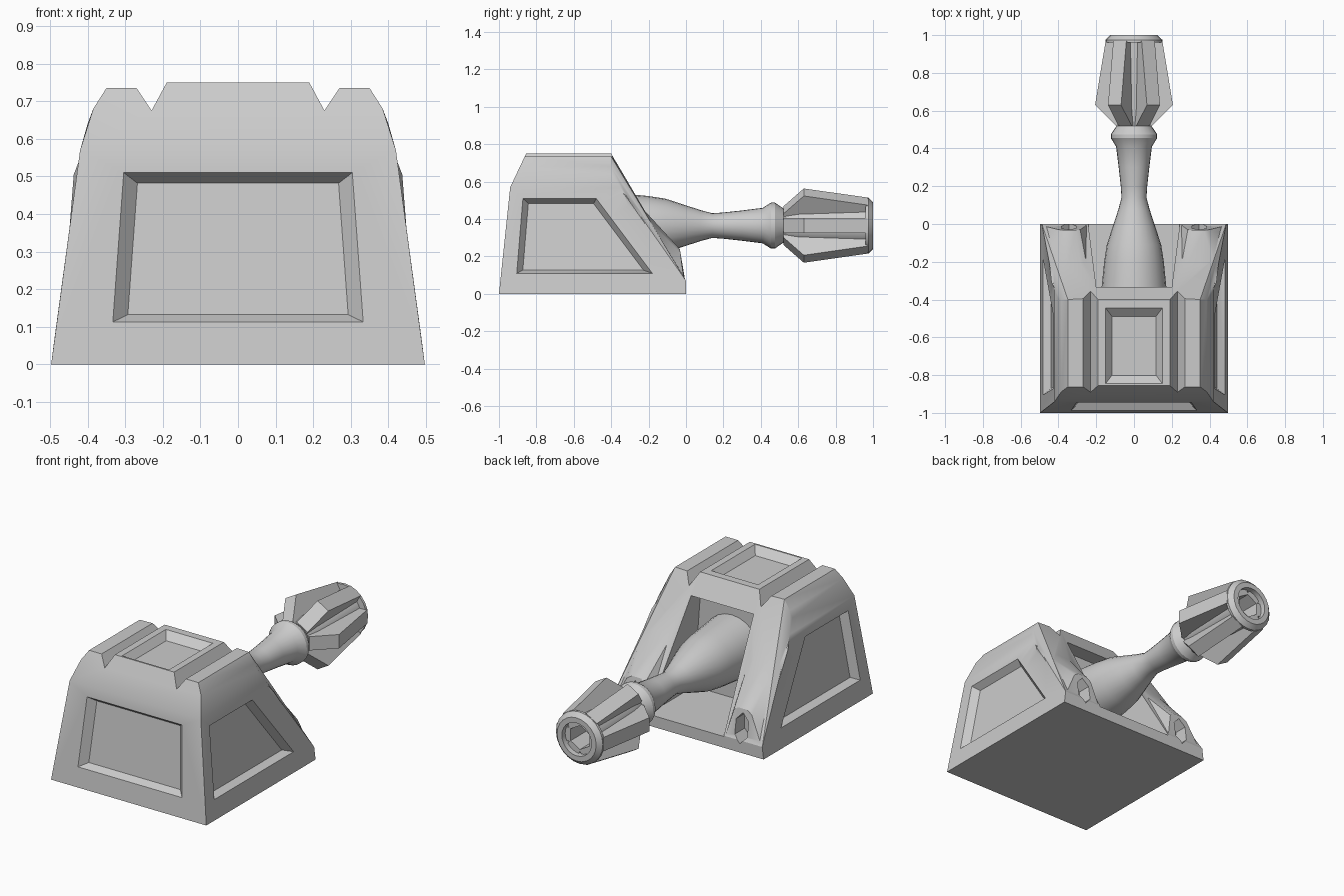
import bpy, bmesh, math
from mathutils import Vector, Matrix

default = bpy.data.objects.get("Cube")
if default:
    bpy.data.objects.remove(default, do_unlink=True)

AXIS_Z = 0.365
grey = bpy.data.materials.new("plain_grey")
grey.use_nodes = True
grey.diffuse_color = (0.6, 0.6, 0.6, 1)
grey.node_tree.nodes["Principled BSDF"].inputs["Base Color"].default_value = (0.6, 0.6, 0.6, 1)


def finish(name, bm):
    bmesh.ops.recalc_face_normals(bm, faces=bm.faces[:])
    mesh = bpy.data.meshes.new(name)
    bm.to_mesh(mesh)
    bm.free()
    mesh.materials.append(grey)
    obj = bpy.data.objects.new(name, mesh)
    bpy.context.collection.objects.link(obj)
    return obj


def activate(obj):
    bpy.ops.object.select_all(action='DESELECT')
    obj.select_set(True)
    bpy.context.view_layer.objects.active = obj


def smooth(obj, degrees=30):
    activate(obj)
    bpy.ops.object.shade_smooth_by_angle(angle=math.radians(degrees))


def hull(name, points):
    bm = bmesh.new()
    for p in points:
        bm.verts.new(p)
    bmesh.ops.convex_hull(bm, input=bm.verts[:])
    loose = [v for v in bm.verts if not v.link_faces]
    bmesh.ops.delete(bm, geom=loose, context='VERTS')
    bmesh.ops.dissolve_limit(bm, angle_limit=math.radians(0.5),
                             verts=bm.verts[:], edges=bm.edges[:])
    return finish(name, bm)


def combine(target, other, operation):
    other.hide_render = True
    mod = target.modifiers.new("combine", 'BOOLEAN')
    mod.operation = operation
    mod.solver = 'EXACT'
    mod.object = other
    activate(target)
    bpy.ops.object.modifier_apply(modifier=mod.name)
    bpy.data.objects.remove(other, do_unlink=True)


def mirror(points):
    return [(s * x, y, z) for s in (-1, 1) for x, y, z in points]


def sunk_panel(target, outline, depth, shrink):
    """Cut a recess with sloping edges into a face of the target."""
    pts = [Vector(p) for p in outline]
    mid = sum(pts, Vector()) / len(pts)
    n = (pts[1] - pts[0]).cross(pts[2] - pts[0]).normalized()
    if n.dot(mid - Vector((0, -0.5, 0.3))) < 0:
        n = -n
    inner = [mid + (p - mid) * shrink - n * depth for p in pts]
    outer = [p + n * 0.03 for p in pts]
    combine(target, hull("panel_cutter", pts + inner + outer), 'DIFFERENCE')


def lathe(name, profile, steps=24):
    bm = bmesh.new()
    vs = [bm.verts.new((r, y, AXIS_Z)) for y, r in profile]
    for a, b in zip(vs, vs[1:]):
        bm.edges.new((a, b))
    bmesh.ops.spin(bm, geom=bm.verts[:] + bm.edges[:], cent=(0, 0, AXIS_Z),
                   axis=(0, 1, 0), angle=math.tau, steps=steps)
    bmesh.ops.remove_doubles(bm, verts=bm.verts[:], dist=0.0005)
    obj = finish(name, bm)
    smooth(obj)
    return obj


# Sloped housing
body = hull("housing", mirror([
    (.497, -1, 0), (.42, -.94, .57), (.385, -.888, .68), (.35, -.862, .735), (.19, -.855, .75),
    (.497, 0, 0), (.488, 0, .07), (.42, -.351, .57), (.385, -.4, .68), (.35, -.4, .735),
    (.19, -.4, .75), (.4, -.4, .64)]))

# Rear rails with hexagonal sockets
rail = [(.47, -.012, .08), (.40, -.03, .22), (.37, -.033, .24), (.31, -.033, .24),
        (.285, -.03, .22), (.25, -.005, .075), (.437, -.31, .505), (.385, -.41, .64),
        (.34, -.41, .65), (.25, -.41, .65), (.215, -.41, .63), (.3, -.3, .2), (.4, -.3, .2)]
for side in (-1, 1):
    combine(body, hull("rear_rail", [(side * x, y, z) for x, y, z in rail]), 'UNION')
for side in (-1, 1):
    socket = [(side * .345 + .045 * math.sin(k * math.pi / 3), y,
               .135 + .085 * math.cos(k * math.pi / 3))
              for k in range(6) for y in (-.1, .05)]
    combine(body, hull("socket_cutter", socket), 'DIFFERENCE')

# Rear opening around the barrel
combine(body, hull("opening_cutter", mirror(
    [(x, y, z) for y in (-.42, .2) for x, z in ((.2, .635), (.243, .065))])), 'DIFFERENCE')

# Roof grooves and lowered outer roof
for side in (-1, 1):
    for section in ([(.183, .762), (.23, .675), (.288, .762)],
                    [(.23, .735), (.4, .735), (.4, .8), (.23, .8)]):
        combine(body, hull("groove_cutter", [(side * x, y, z) for x, z in section
                                             for y in (-1.1, -.3)]), 'DIFFERENCE')

# Sunken panels on front, roof and sides
front = [(x, -1 + z * .06 / .57, z) for x, z in
         ((-.333, .113), (.333, .113), (.304, .51), (-.304, .51))]
sunk_panel(body, front, .04, .88)
sunk_panel(body, [(-.15, -.845, .75), (.15, -.845, .75), (.15, -.445, .75), (-.15, -.445, .75)],
           .04, .78)
for side in (-1, 1):
    sunk_panel(body, [(side * (.497 - z * .077 / .57), y, z) for y, z in
                      ((-.905, .11), (-.18, .11), (-.48, .51), (-.872, .51))], .04, .89)
smooth(body)

# Barrel with collar
lathe("barrel", [(-.45, 0), (-.45, .182), (-.3, .168), (-.2, .158), (-.11, .144), (0, .108),
                 (.08, .082), (.14, .066), (.2, .07), (.3, .081), (.41, .095), (.455, .123),
                 (.475, .123), (.52, .092), (.52, 0)])

# Hollow muzzle
lathe("muzzle", [(.5, 0), (.5, .085), (.6, .102), (.96, .115), (.96, .15), (.975, .15),
                 (1, .125), (1, .095), (.7, .09), (.7, 0)])

# Six muzzle fins
for k in range(6):
    turn = Matrix.Rotation(k * math.tau / 6, 4, 'Y')
    fin = [turn @ Vector((r, y, w)) + Vector((0, 0, AXIS_Z))
           for y, r in ((.52, .095), (.63, .206), (.97, .15), (.97, .06), (.52, .06))
           for w in (-.04, .04)]
    hull("muzzle_fin", fin)
